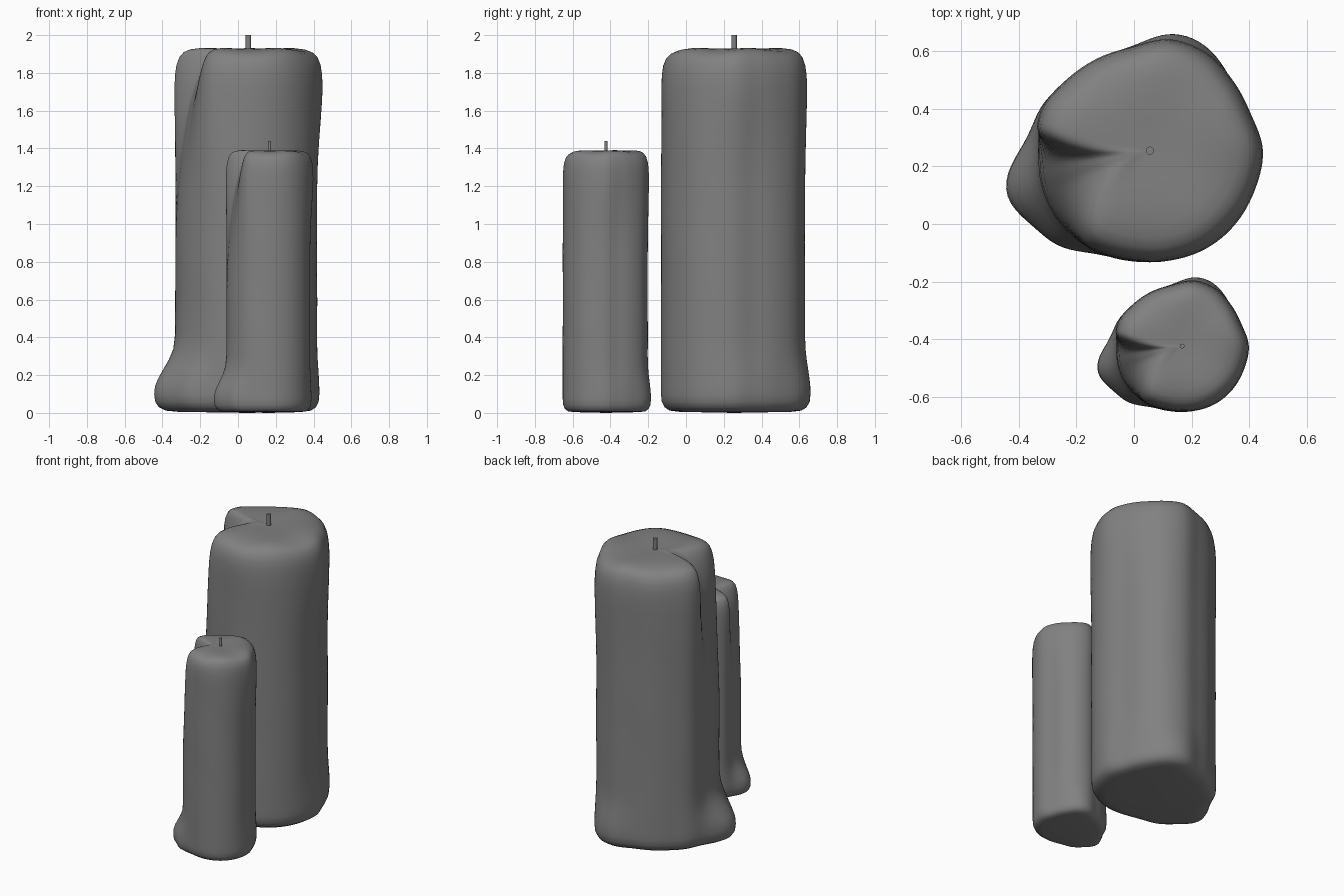
import bpy
import bmesh
from math import sin, cos, radians, exp
from mathutils import Vector

cube = bpy.data.objects.get("Cube")
if cube:
    bpy.data.objects.remove(cube, do_unlink=True)

grey = bpy.data.materials.new("wax grey")
grey.use_nodes = True
colour = (0.22, 0.22, 0.22, 1)
grey.diffuse_color = colour
grey.node_tree.nodes["Principled BSDF"].inputs["Base Color"].default_value = colour

SEGMENTS = 120
# Radius around the upper body, one value every twenty degrees
OUTLINE = [.395, .372, .375, .393, .395, .366, .366, .378, .405,
           .395, .398, .399, .396, .388, .388, .39, .39, .392]
# Height, fullness of the body, fullness along the melted shoulder
ROWS = [(.003, .4, .4), (.006, .75, .75), (.012, .88, .88), (.03, .95, .95),
        (.06, .99, .99), (.1, 1, 1), (.14, 1, 1), (.18, 1, 1), (.23, 1, 1),
        (.28, 1, 1), (.34, 1, 1), (.42, 1, 1), (.6, 1, 1), (.75, 1, 1),
        (.9, 1, 1), (1.05, 1, .985), (1.2, 1, .96), (1.33, 1, .925),
        (1.45, 1, .88), (1.55, 1, .835), (1.64, 1, .785), (1.72, 1, .725),
        (1.79, .99, .655), (1.84, .97, .58), (1.88, .93, .5),
        (1.905, .87, .42), (1.92, .78, .34), (1.928, .65, .26),
        (1.93, .48, .19), (1.928, .28, .12), (1.925, .1, .05)]


def smooth(a, b, x):
    t = max(0, min(1, (x - a) / (b - a)))
    return t * t * (3 - 2 * t)


def bump(angle, centre, width, height):
    d = (angle - centre + 180) % 360 - 180
    return height * exp(-(d / width) ** 2)


def outline(angle):
    # Smooth periodic curve through the outline radii
    n = len(OUTLINE)
    i, t = divmod(angle * n / 360, 1)
    a, b, c, d = (OUTLINE[(int(i) + k) % n] for k in (-1, 0, 1, 2))
    return b + t / 2 * (c - a + t * (2*a - 5*b + 4*c - d + t * (3*(b - c) + d - a)))


def radius(angle, z):
    top = outline(angle)
    waist = top - bump(angle, 5, 30, .035) - bump(angle, 80, 25, .015) \
        - bump(angle, 170, 20, .01)
    foot = top + bump(angle, 197, 20, .12) + bump(angle, 225, 14, .045) \
        + bump(angle, 70, 20, .02) - bump(angle, 0, 30, .02)
    low = (1 - smooth(.11, .44, z)) ** 1.5
    high = smooth(1.2, 1.75, z)
    r = waist + (foot - waist) * low + (top - waist) * high
    a = radians(angle)
    return r + .003 * sin(4 * a + 5 * z) * sin(3 * z) * smooth(.3, .7, z)


def add_object(name, bm, location, scale):
    bmesh.ops.recalc_face_normals(bm, faces=bm.faces)
    mesh = bpy.data.meshes.new(name)
    bm.to_mesh(mesh)
    bm.free()
    mesh.materials.append(grey)
    obj = bpy.data.objects.new(name, mesh)
    bpy.context.collection.objects.link(obj)
    obj.location, obj.scale = location, scale
    bpy.ops.object.select_all(action="DESELECT")
    obj.select_set(True)
    bpy.context.view_layer.objects.active = obj
    bpy.ops.object.shade_smooth_by_angle(angle=radians(50))


def candle(name, location, scale):
    # Wax body: rings joined from the foot to the top
    bm = bmesh.new()
    rings = []
    for z, full, melted in ROWS:
        ring = []
        for k in range(SEGMENTS):
            angle = 360 * k / SEGMENTS
            melt = smooth(168, 188, angle) * (1 - smooth(198, 240, angle))
            r = radius(angle, z) * (full + (melted - full) * melt)
            a = radians(angle)
            ripple = .006 * sin(5 * a) * smooth(.15, .35, r) * smooth(1.8, 1.92, z)
            ring.append(bm.verts.new((r * cos(a), r * sin(a), z + ripple)))
        rings.append(ring)
    for lower, upper in zip(rings, rings[1:]):
        for k in range(SEGMENTS):
            j = (k + 1) % SEGMENTS
            bm.faces.new((lower[k], lower[j], upper[j], upper[k]))
    for ring, z in ((rings[0], 0), (rings[-1], 1.925)):
        centre = bm.verts.new((0, 0, z))
        for k in range(SEGMENTS):
            bm.faces.new((ring[k], ring[(k + 1) % SEGMENTS], centre))
    add_object(name + "_wax", bm, location, scale)

    # Wick
    bm = bmesh.new()
    bmesh.ops.create_cone(bm, cap_ends=True, segments=16,
                          radius1=.014, radius2=.014, depth=.1)
    bmesh.ops.translate(bm, verts=bm.verts, vec=Vector((0, 0, 1.95)))
    add_object(name + "_wick", bm, location, scale)


candle("tall_candle", (.055, .255, 0), (1, 1, 1))
candle("short_candle", (.167, -.424, 0), (.59, .59, .72))
